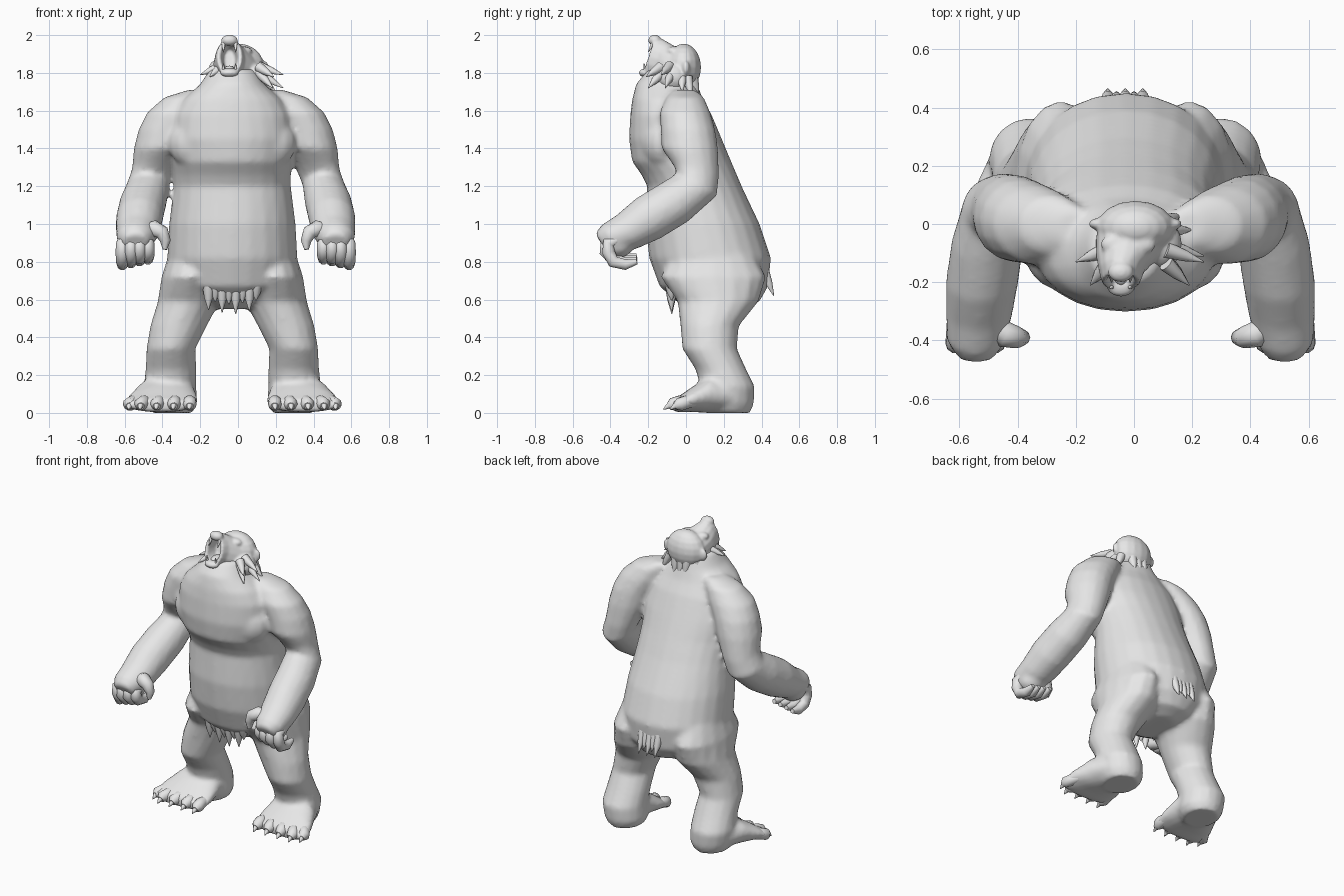
import bpy, bmesh, math
from mathutils import Vector

cube = bpy.data.objects.get("Cube")
if cube:
    bpy.data.objects.remove(cube, do_unlink=True)

GREY = (0.8, 0.8, 0.8, 1)
fur = bpy.data.materials.new("grey_fur")
fur.use_nodes = True
fur.diffuse_color = GREY
fur.node_tree.nodes["Principled BSDF"].inputs["Base Color"].default_value = GREY

MIDDLE = -0.03  # the body stands slightly off centre
ARMS = -0.012
SIDES = (("right", -1), ("left", 1))


def select(objects):
    bpy.ops.object.select_all(action='DESELECT')
    for obj in objects:
        obj.select_set(True)
    bpy.context.view_layer.objects.active = objects[0]


def finish(obj):
    """Give an object the fur material and smooth shading with sharp creases."""
    obj.data.materials.clear()
    obj.data.materials.append(fur)
    select([obj])
    bpy.ops.object.shade_smooth_by_angle(angle=math.radians(60))
    return obj


def add_mesh(name, bm):
    bmesh.ops.recalc_face_normals(bm, faces=bm.faces)
    mesh = bpy.data.meshes.new(name)
    bm.to_mesh(mesh)
    bm.free()
    obj = bpy.data.objects.new(name, mesh)
    bpy.context.collection.objects.link(obj)
    return finish(obj)


def loft(name, rings, side=1, centre=0.0, power=1.0, count=16):
    """Skin elliptical rings (x, y, z, half width, half depth, tilt about x)."""
    bm = bmesh.new()
    loops = []
    for x, y, z, width, depth, tilt in rings:
        t = math.radians(tilt)
        loop = []
        for i in range(count):
            a = math.tau * i / count
            u = math.copysign(abs(math.cos(a)) ** power, math.cos(a)) * width
            v = math.copysign(abs(math.sin(a)) ** power, math.sin(a)) * depth
            loop.append(bm.verts.new((centre + side * (x + u),
                                      y + v * math.cos(t), z + v * math.sin(t))))
        loops.append(loop)
    for low, high in zip(loops, loops[1:]):
        for i in range(count):
            j = (i + 1) % count
            bm.faces.new((low[i], low[j], high[j], high[i]))
    bm.faces.new(loops[0])
    bm.faces.new(loops[-1])
    return add_mesh(name, bm)


def ball(name, place, size):
    bm = bmesh.new()
    bmesh.ops.create_uvsphere(bm, u_segments=16, v_segments=10, radius=1)
    bmesh.ops.scale(bm, vec=size, verts=bm.verts)
    bmesh.ops.translate(bm, vec=place, verts=bm.verts)
    return add_mesh(name, bm)


def tube(name, points, radii):
    """Tapered tube through a few points, used for digits, claws and tufts."""
    curve = bpy.data.curves.new(name, 'CURVE')
    curve.dimensions = '3D'
    curve.bevel_depth = 1
    curve.bevel_resolution = 3
    curve.use_fill_caps = True
    spline = curve.splines.new('POLY')
    spline.points.add(len(points) - 1)
    for target, point, radius in zip(spline.points, points, radii):
        target.co = (*point, 1)
        target.radius = radius
    obj = bpy.data.objects.new(name, curve)
    bpy.context.collection.objects.link(obj)
    select([obj])
    bpy.ops.object.convert(target='MESH')
    return finish(bpy.context.view_layer.objects.active)


def spike(name, root, tip, width):
    root, tip = Vector(root), Vector(tip)
    return tube(name, (root, root.lerp(tip, 0.5), tip), (width, width * 0.7, 0.002))


def blend(name, parts, voxel, passes):
    """Fuse overlapping parts into one skin with soft joins."""
    select(parts)
    bpy.ops.object.join()
    obj = parts[0]
    obj.name = name
    remesh = obj.modifiers.new("fuse", 'REMESH')
    remesh.mode = 'VOXEL'
    remesh.voxel_size = voxel
    remesh.use_smooth_shade = True
    soften = obj.modifiers.new("soften", 'SMOOTH')
    soften.factor = 0.5
    soften.iterations = passes


# Torso: height, front, back, half width
torso = [(.55, .02, .3, .1), (.59, -.05, .39, .2), (.67, -.14, .435, .31),
         (.82, -.195, .45, .345), (1, -.215, .39, .335), (1.2, -.205, .295, .31),
         (1.26, -.235, .27, .31), (1.33, -.285, .24, .315), (1.45, -.302, .19, .33),
         (1.58, -.295, .135, .31), (1.66, -.285, .09, .26), (1.74, -.265, .06, .17),
         (1.82, -.2, .03, .12)]
body = [loft("torso", [(MIDDLE, (f + b) / 2, z, w, (b - f) / 2, 0) for z, f, b, w in torso],
             power=0.95, count=24)]

# Limbs, mirrored about the body line
arm = [(.19, -.01, 1.71, .06, .06, 0), (.26, -.005, 1.67, .12, .1, 0),
       (.32, -.005, 1.59, .15, .135, 0), (.37, .01, 1.5, .145, .145, 0),
       (.4, .02, 1.4, .14, .15, 0), (.435, .05, 1.29, .115, .13, -15),
       (.465, .06, 1.21, .112, .12, -30), (.49, -.06, 1.115, .125, .125, -55),
       (.51, -.2, 1.03, .125, .125, -58), (.52, -.31, .96, .115, .105, -58),
       (.53, -.4, .925, .1, .085, -58), (.53, -.45, .9, .065, .06, -58)]
leg = [(.16, .14, .98, .07, .13, 0), (.2, .14, .86, .13, .21, 0), (.22, .145, .72, .155, .28, 0),
       (.23, .17, .59, .165, .215, 0), (.285, .125, .46, .15, .155, 0),
       (.325, .125, .34, .13, .145, 0), (.325, .185, .23, .135, .135, 0),
       (.33, .22, .14, .14, .145, 0), (.32, .22, .05, .135, .14, 0), (.32, .22, 0, .11, .12, 0)]
foot = [(.33, .33, .08, .06, .05, 90), (.33, .25, .09, .13, .085, 90),
        (.355, .13, .1, .16, .1, 90), (.37, .03, .07, .19, .066, 90),
        (.38, -.04, .045, .195, .042, 90), (.385, -.07, .04, .175, .03, 90)]

for label, s in SIDES:
    body += [loft(label + "_arm", arm, s, ARMS),
             ball(label + "_palm", (ARMS + s * .53, -.36, .895), (.09, .085, .075)),
             ball(label + "_chest", (MIDDLE + s * .17, -.12, 1.43), (.17, .12, .15)),
             loft(label + "_leg", leg, s, MIDDLE),
             loft(label + "_foot", foot, s, MIDDLE, count=20)]

    # Curled fingers and thumb
    for i in range(4):
        x = ARMS + s * (0.465 + 0.045 * i)
        lift = 0.01 * i
        back = .015 * (i in (0, 3))
        tube(f"{label}_finger_{i}",
             [(x, -.36, .92), (x, back - .425, .9), (x, back - .425, .865 - lift / 2),
              (x, -.385, .83 - lift), (x, -.32, .815 - lift), (x, -.26, .83 - lift)],
             (.025, .034, .036, .034, .03, .014))
    tube(label + "_thumb",
         [(ARMS + s * dx, y, z) for dx, y, z in ((.49, -.34, .955), (.43, -.38, .975),
          (.39, -.39, .955), (.372, -.39, .91), (.375, -.395, .865))],
         (.04, .045, .038, .028, .012))

    # Spread toes with claws
    for i, x in enumerate((.225, .31, .4, .485, .545)):
        x = MIDDLE + s * x
        y = -.08 + (.035 if i == 4 else 0)
        tube(f"{label}_toe_{i}",
             [(x - s * .012 * i, y + .11, .06), (x - s * .006 * i, y + .05, .058),
              (x, y + .01, .045), (x, y - .012, .036)], (.025, .036, .036, .02))
        spike(f"{label}_toe_claw_{i}", (x, y, .045), (x + s * .004, y - .04, .018), .018)
blend("body", body, 0.016, 4)

# Head thrown back with an open mouth
muzzle = [(.0, -.04, 1.83, .13, .115, 55), (-.025, -.11, 1.85, .105, .105, 64),
          (-.042, -.155, 1.875, .08, .108, 70), (-.045, -.2, 1.885, .066, .105, 72),
          (-.045, -.195, 1.885, .046, .083, 72), (-.045, -.12, 1.87, .03, .055, 72)]
head = [ball("skull", (.005, -.012, 1.83), (.135, .092, .125)),
        loft("muzzle", muzzle),
        ball("nose", (-.045, -.165, 1.972), (.045, .036, .03)),
        ball("lower_lip", (-.045, -.215, 1.8), (.05, .035, .024))]
for label, s in SIDES:
    head += [ball(label + "_jowl", (.01 + s * .085, -.07, 1.775), (.07, .085, .075)),
             ball(label + "_ear", (.005 + s * .13, .0, 1.825), (.03, .02, .04)),
             ball(label + "_brow", (-.02 + s * .05, -.07, 1.915), (.045, .035, .025))]
    x = -.045 + s * .032
    spike(label + "_lower_fang", (x, -.213, 1.8), (x, -.222, 1.85), .01)
    spike(label + "_upper_fang", (x, -.175, 1.955), (x, -.2, 1.91), .01)
blend("head", head, 0.008, 4)
ball("tongue", (-.045, -.165, 1.82), (.028, .045, .018))

# Cheek mane: shaggy tufts fanning down and out from the jaw
tips = [(.17, -.21, 1.78), (.22, -.13, 1.79), (.22, -.11, 1.72), (.165, -.2, 1.72),
        (.18, -.02, 1.7), (.14, .03, 1.67)]
for label, s in SIDES:
    for i, (x, y, z) in enumerate(tips):
        spike(f"{label}_mane_tuft_{i}", (.01 + s * .1, y * .6 - .01, z * .5 + .94),
              (.02 + s * x, y, z), .028)
for i in range(3):
    x = .005 + .04 * (i - 1)
    spike(f"nape_tuft_{i}", (x, .03, 1.78), (x, .065, 1.65 + .02 * abs(i - 1)), .035)

# Groin and tail tufts
for i in range(8):
    x = MIDDLE + .036 * (i - 3.5)
    drop = .05 * (i % 2) + .2 * abs(x - MIDDLE)
    spike(f"groin_tuft_{i}", (x, -.08, .67), (x, -.075, .52 + drop), .032)
for i in range(5):
    x = MIDDLE + .03 * (i - 2)
    spike(f"tail_tuft_{i}", (x, .41, .76), (x, .465 - .01 * (i % 2), .62 + .03 * (i % 2)), .03)
